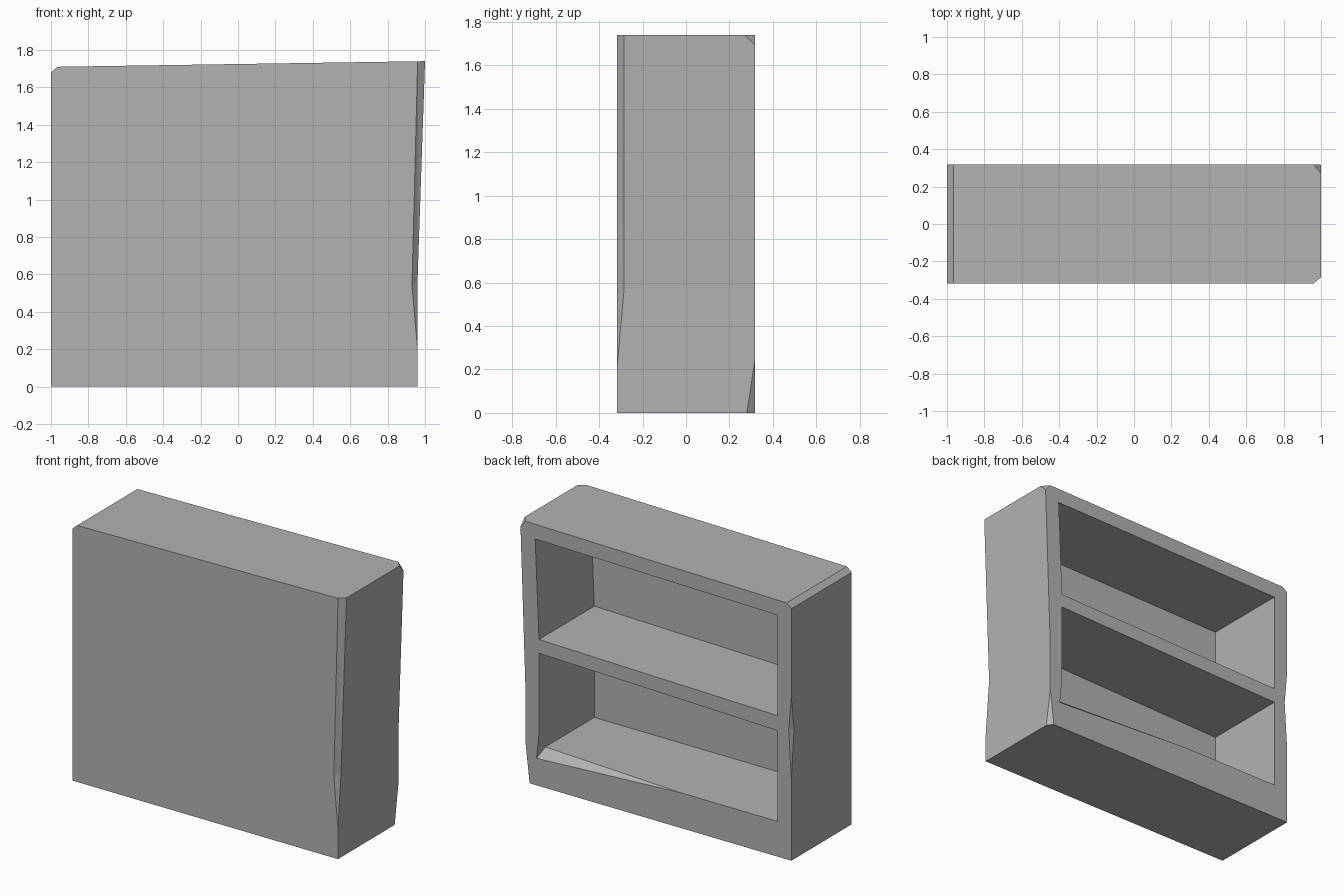
import bpy
import bmesh

DEPTH = 0.318          # half depth of the case
INNER = -0.265         # inside of the closed front panel

default_cube = bpy.data.objects.get("Cube")
if default_cube:
    bpy.data.objects.remove(default_cube, do_unlink=True)

# Plain stone-like grey for the whole case
grey = bpy.data.materials.new("plain_grey")
grey.use_nodes = True
grey_value = (0.45, 0.45, 0.45, 1.0)
grey.diffuse_color = grey_value
grey.node_tree.nodes["Principled BSDF"].inputs["Base Color"].default_value = grey_value


def make_object(name, bm):
    """Turn a bmesh into a flat shaded, linked object."""
    bmesh.ops.recalc_face_normals(bm, faces=bm.faces[:])
    mesh = bpy.data.meshes.new(name)
    bm.to_mesh(mesh)
    bm.free()
    mesh.materials.append(grey)
    obj = bpy.data.objects.new(name, mesh)
    bpy.context.scene.collection.objects.link(obj)
    return obj


def extrude_profile(name, profile, y_front, y_back):
    """Extrude an outline in x and z along the depth."""
    bm = bmesh.new()
    face = bm.faces.new([bm.verts.new((x, y_front, z)) for x, z in profile])
    made = bmesh.ops.extrude_face_region(bm, geom=[face])["geom"]
    moved = [v for v in made if isinstance(v, bmesh.types.BMVert)]
    bmesh.ops.translate(bm, verts=moved, vec=(0, y_back - y_front, 0))
    return make_object(name, bm)


def hull(name, points):
    """Closed convex block around a few points."""
    bm = bmesh.new()
    for point in points:
        bm.verts.new(point)
    bmesh.ops.convex_hull(bm, input=bm.verts[:])
    return make_object(name, bm)


def carve(body, cutter):
    """Subtract a cutter from the body and throw the cutter away."""
    cutter.hide_render = True
    mod = body.modifiers.new(cutter.name, 'BOOLEAN')
    mod.operation = 'DIFFERENCE'
    mod.solver = 'EXACT'
    mod.object = cutter
    bpy.context.view_layer.objects.active = body
    bpy.ops.object.modifier_apply(modifier=mod.name)
    bpy.data.objects.remove(cutter, do_unlink=True)


# Case: crooked outline with a leaning side and a clipped top corner
bookcase = extrude_profile("bookcase", [
    (-1, 0), (0.96, 0), (0.96, 0.57), (1, 1.74), (-0.965, 1.71), (-1, 1.68),
], -DEPTH, DEPTH)

# Two shelf recesses opening to the back
upper_recess = [(-0.896, 0.94), (0.862, 0.977), (0.89, 1.64), (-0.896, 1.61)]
lower_recess = [(-0.896, 0.235), (0.862, 0.235), (0.862, 0.885), (-0.896, 0.84)]
for name, outline in (("upper_recess", upper_recess), ("lower_recess", lower_recess)):
    carve(bookcase, extrude_profile(name, outline, INNER, DEPTH + 0.1))

# Worn lip on the lowest shelf
carve(bookcase, hull("shelf_lip_wear", [
    (0.88, DEPTH, 0.18), (-0.18, DEPTH, 0.235), (0.862, 0.25, 0.235),
    (0.86, DEPTH + 0.02, 0.4), (0.7, DEPTH + 0.1, 0.2),
]))

# Long chip down the left front edge
carve(bookcase, hull("front_edge_chip", [
    (0.96, -DEPTH, 0.2), (0.93, -DEPTH, 0.54), (0.96, -0.285, 0.57),
    (0.962, -DEPTH, 1.8), (1.002, -0.285, 1.8),
    (1.1, -0.45, 0.2), (1.15, -0.45, 1.8),
]))

# Small chips on the back edges and corners
carve(bookcase, hull("back_foot_chip", [
    (0.96, 0.28, 0), (0.93, DEPTH, 0), (0.96, DEPTH, 0.25), (1.0, 0.36, -0.1),
]))
carve(bookcase, hull("back_top_chip", [
    (1, 0.27, 1.74), (0.96, DEPTH, 1.74), (1, DEPTH, 1.69), (1.03, 0.35, 1.77),
]))
carve(bookcase, hull("back_edge_chip", [
    (-1, DEPTH, 0.54), (-1, DEPTH, 1.09), (-0.98, DEPTH, 0.87),
    (-1, 0.29, 0.87), (-1.05, 0.37, 0.85),
]))
